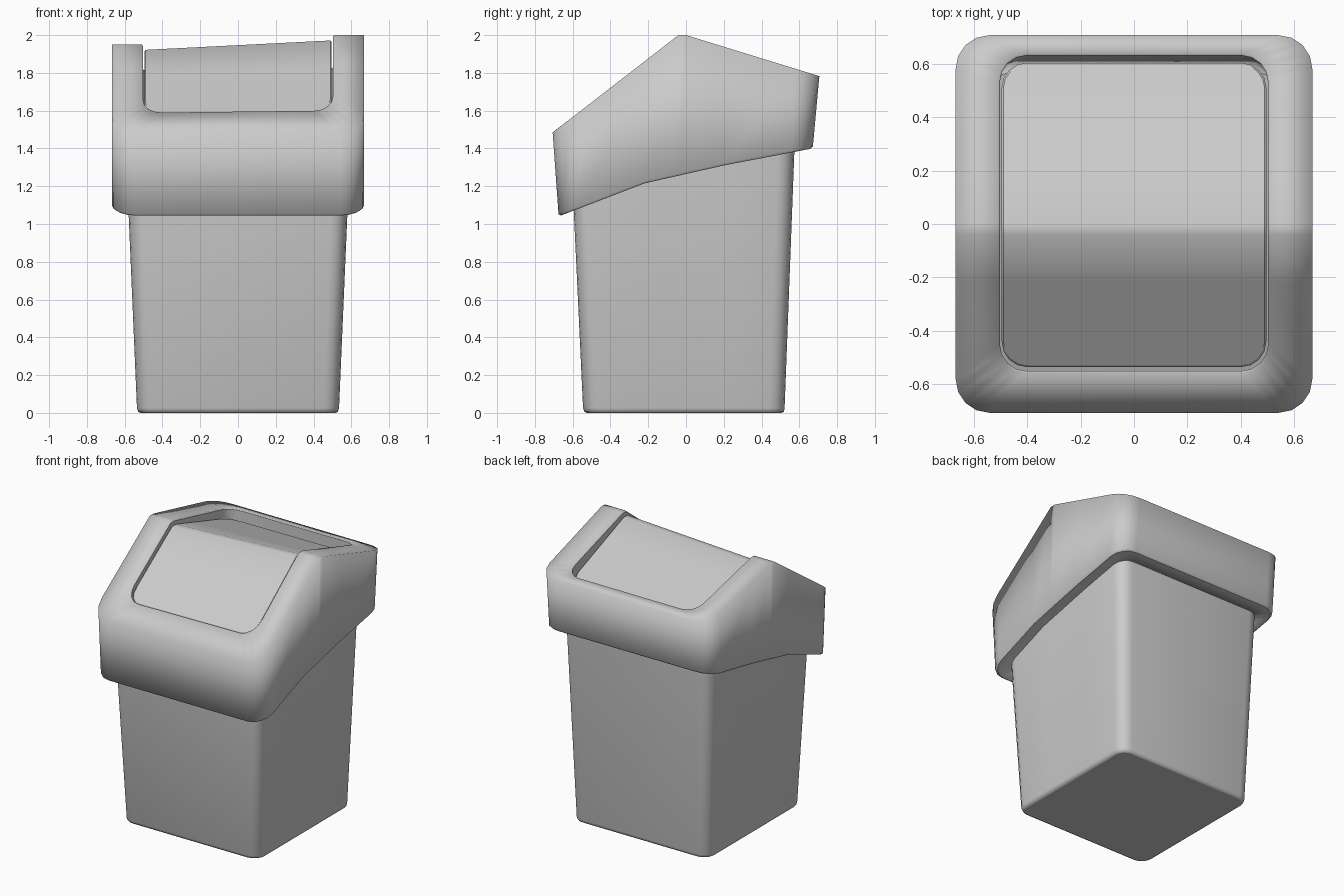
import bpy, bmesh
from math import sin, cos, pi

if "Cube" in bpy.data.objects:
    bpy.data.objects.remove(bpy.data.objects["Cube"])

SIDE_Y = [-0.22, -0.04, 0.0, 0.2]      # break points along the long sides
TOP = [(-0.705, 1.485), (-0.04, 2.0), (0.0, 2.0), (0.705, 1.783)]
UNDER = [(-0.675, 1.04), (-0.22, 1.215), (0.0, 1.265), (0.2, 1.31), (0.67, 1.40)]


def interp(table, t):
    if t <= table[0][0]:
        return table[0][1]
    for (a, za), (b, zb) in zip(table, table[1:]):
        if t <= b:
            return za + (zb - za) * (t - a) / (b - a)
    return table[-1][1]


def top_z(x, y):
    # the ridge hangs slightly lower on the left
    ridge = max(0.0, 1 - abs(y + 0.02) / 0.69)
    return interp(TOP, y) - 0.052 * ridge * min(1, max(0, 0.5 - x))


def under_z(x, y):
    return interp(UNDER, y)


def flap_z(x, y):
    # the flap sinks deeper towards the back
    return top_z(x, y) - 0.028 - 0.075 * max(0, y)


def ring(hx, y0, y1, r, zf, seg=4):
    """Rounded rectangle draped on the height function zf."""
    arc = [pi / 2 * i / seg for i in range(seg + 1)]
    half = [(hx - r + r * sin(a), y0 + r - r * cos(a)) for a in arc]
    half += [(hx, y) for y in SIDE_Y]
    half += [(hx - r + r * cos(a), y1 - r + r * sin(a)) for a in arc]
    pts = half + [(-x, y) for x, y in reversed(half)]
    return [(x, y, zf(x, y)) for x, y in pts]


def loft(name, rings, sharp=(), closed=False):
    """Skin the rings in order; cap both ends or join them into a loop."""
    bm = bmesh.new()
    vs = [[bm.verts.new(p) for p in r] for r in rings]
    n = len(vs[0])
    pairs = list(zip(vs, vs[1:])) + ([(vs[-1], vs[0])] if closed else [])
    for a, b in pairs:
        for i in range(n):
            j = (i + 1) % n
            bm.faces.new((a[i], a[j], b[j], b[i]))
    if not closed:
        for i in range(n // 2 - 1):
            k = n - 1 - i
            bm.faces.new((vs[-1][i], vs[-1][i + 1], vs[-1][k - 1], vs[-1][k]))
            bm.faces.new((vs[0][k], vs[0][k - 1], vs[0][i + 1], vs[0][i]))
    for f in bm.faces:
        f.smooth = True
    for s in sharp:
        for i in range(n):
            e = bm.edges.get((vs[s][i], vs[s][(i + 1) % n]))
            if e:
                e.smooth = False
    me = bpy.data.meshes.new(name)
    bm.to_mesh(me)
    bm.free()
    ob = bpy.data.objects.new(name, me)
    bpy.context.collection.objects.link(ob)
    return ob


def flat(z):
    return lambda x, y: z


def shift(f, d):
    return lambda x, y: f(x, y) + d


# tapered bin body with a softened bottom edge
loft("bin_body", [
    ring(0.515, -0.525, 0.505, 0.065, flat(0.0)),
    ring(0.529, -0.538, 0.518, 0.078, flat(0.006)),
    ring(0.535, -0.545, 0.522, 0.08, flat(0.025)),
    ring(0.584, -0.597, 0.576, 0.09, shift(under_z, 0.06)),
], sharp=(0, 3))

# hood: underside, outer wall, top frame and opening wall
loft("hood", [
    ring(0.56, -0.57, 0.55, 0.09, shift(under_z, 0.005)),
    ring(0.655, -0.662, 0.66, 0.115, under_z),
    ring(0.667, -0.675, 0.672, 0.12, shift(under_z, 0.012)),
    ring(0.667, -0.706, 0.706, 0.125, top_z),
    ring(0.508, -0.556, 0.636, 0.105, top_z),
    ring(0.502, -0.55, 0.63, 0.10, shift(top_z, -0.008)),
    ring(0.502, -0.55, 0.63, 0.10, shift(top_z, -0.15)),
], sharp=(1, 5, 6), closed=True)

# swinging flap set into the opening
loft("swing_flap", [
    ring(0.495, -0.535, 0.603, 0.095, shift(flap_z, -0.07)),
    ring(0.495, -0.535, 0.603, 0.095, shift(flap_z, -0.006)),
    ring(0.489, -0.529, 0.597, 0.09, flap_z),
], sharp=(0, 1, 2))
